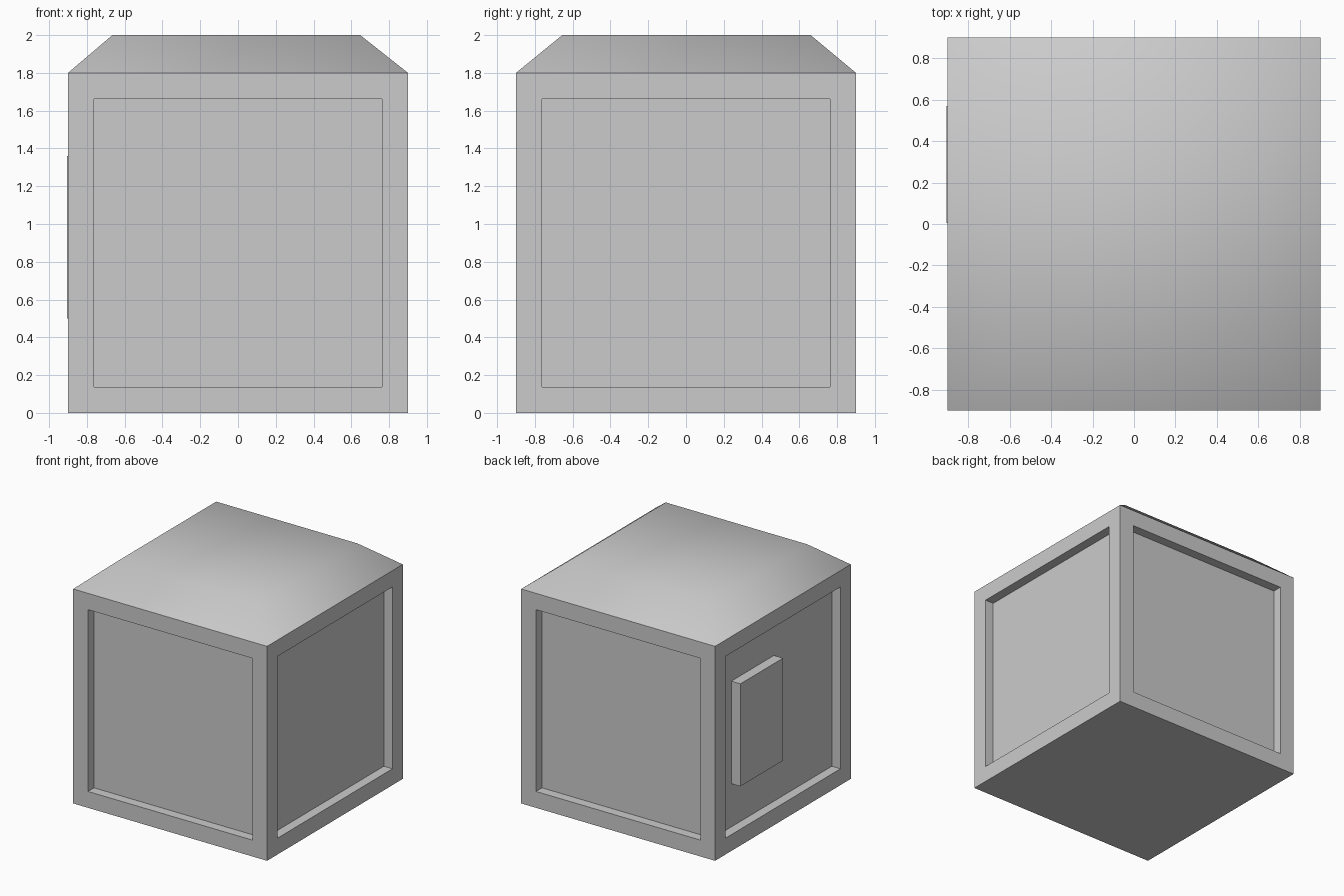
import bpy, bmesh
from mathutils import Matrix, Vector

if "Cube" in bpy.data.objects:
    bpy.data.objects.remove(bpy.data.objects["Cube"])


def finish(bm, name, smooth=False):
    bmesh.ops.recalc_face_normals(bm, faces=bm.faces[:])
    for f in bm.faces:
        f.smooth = smooth
    mesh = bpy.data.meshes.new(name)
    bm.to_mesh(mesh)
    bm.free()
    obj = bpy.data.objects.new(name, mesh)
    bpy.context.collection.objects.link(obj)
    return obj


def box(lo, hi):
    lo, hi = Vector(lo), Vector(hi)
    bm = bmesh.new()
    mat = Matrix.Translation((lo + hi) / 2) @ Matrix.Diagonal((*(hi - lo), 1))
    bmesh.ops.create_cube(bm, size=1, matrix=mat)
    bm.normal_update()
    return bm


# Crate body: recessed panel on each of the four sides, open under the lid
bm = box((-0.9, -0.9, 0), (0.9, 0.9, 1.8))
sides = [f for f in bm.faces if abs(f.normal.z) < 0.5]
top = [f for f in bm.faces if f.normal.z > 0.5]
bmesh.ops.inset_individual(bm, faces=sides, thickness=0.194)
bm.normal_update()
for f in sides:
    n = f.normal.copy()
    ext = bmesh.ops.extrude_discrete_faces(bm, faces=[f])["faces"][0]
    bmesh.ops.translate(bm, verts=ext.verts[:], vec=-n * 0.08)
bmesh.ops.delete(bm, geom=top, context='FACES_ONLY')
finish(bm, "crate_body")

# Sloped lid, softly shaded, with no underside
bm = box((-0.9, -0.9, 1.8), (0.9, 0.9, 2.0))
bottom = [f for f in bm.faces if f.normal.z < -0.5]
for v in bm.verts:
    if v.co.z > 1.9:
        v.co.x = -0.665 if v.co.x < 0 else 0.647
        v.co.y = -0.655 if v.co.y < 0 else 0.66
bmesh.ops.delete(bm, geom=bottom, context='FACES_ONLY')
finish(bm, "lid", smooth=True)

# Raised block on the left panel
finish(box((-0.904, 0.005, 0.5), (-0.82, 0.57, 1.36)), "side_block")
